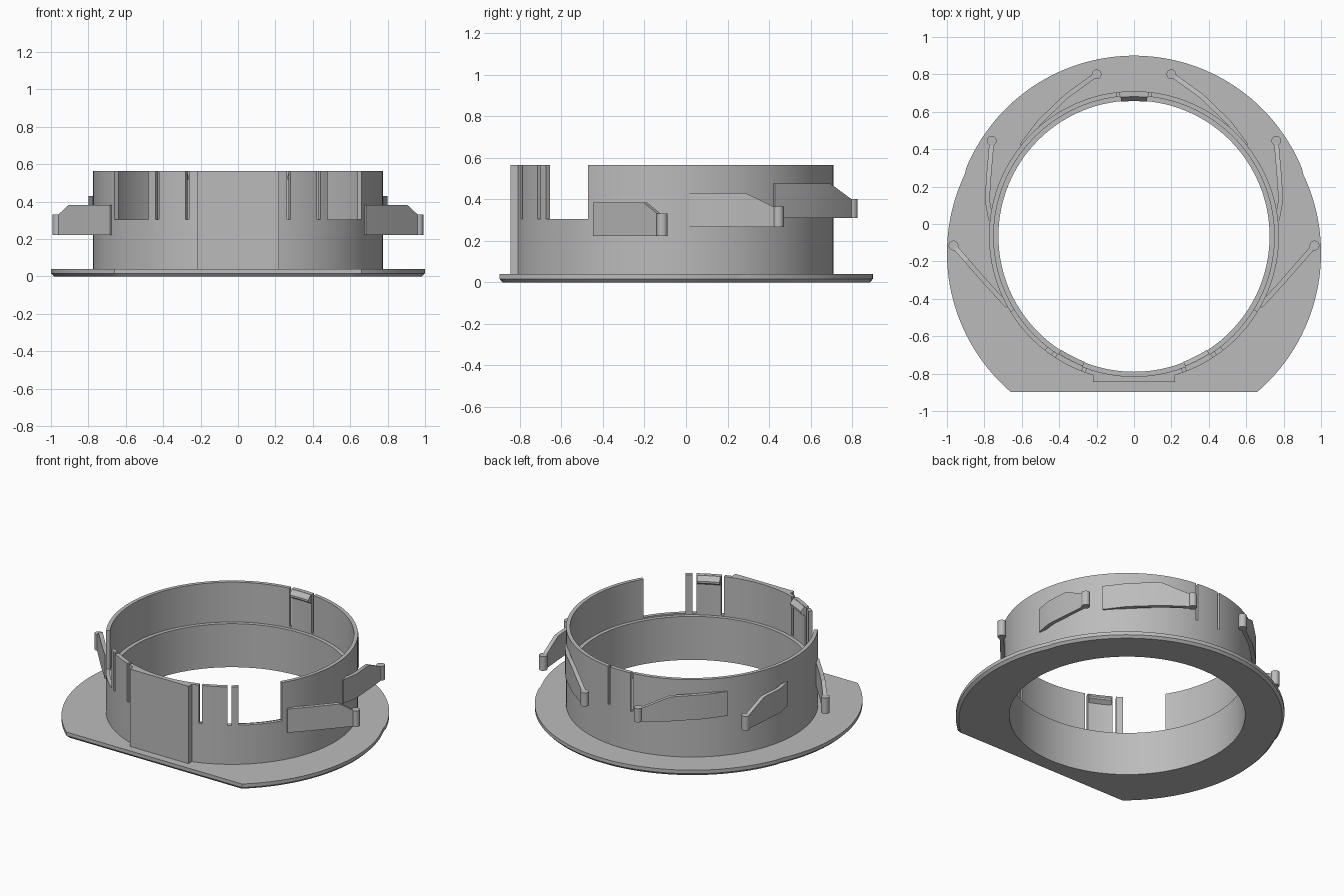
import bpy, bmesh
from math import sin, cos, pi, asin, radians, ceil, hypot, atan2
from mathutils import Vector

cube = bpy.data.objects.get("Cube")
if cube:
    bpy.data.objects.remove(cube, do_unlink=True)

CY = -0.065                      # ring centre on y
HOLE, INNER, OUTER = 0.725, 0.75, 0.775
TOP, SLOT_Z, LEDGE_Z = 0.565, 0.305, 0.295

grey = bpy.data.materials.new("plain grey")
grey.use_nodes = True
grey.diffuse_color = (0.5, 0.5, 0.5, 1)
grey.node_tree.nodes["Principled BSDF"].inputs["Base Color"].default_value = (0.5, 0.5, 0.5, 1)


def finish(name, bm):
    bmesh.ops.recalc_face_normals(bm, faces=bm.faces)
    mesh = bpy.data.meshes.new(name)
    bm.to_mesh(mesh)
    bm.free()
    mesh.materials.append(grey)
    ob = bpy.data.objects.new(name, mesh)
    bpy.context.collection.objects.link(ob)
    return ob


def smooth(ob):
    bpy.ops.object.select_all(action='DESELECT')
    ob.select_set(True)
    bpy.context.view_layer.objects.active = ob
    bpy.ops.object.shade_smooth_by_angle(angle=radians(30))


def skin(bm, rings, closed):
    """Join successive closed loops of points with quads."""
    loops = [[bm.verts.new(p) for p in ring] for ring in rings]
    n = len(loops[0])
    pairs = list(zip(loops, loops[1:])) + ([(loops[-1], loops[0])] if closed else [])
    for a, b in pairs:
        for i in range(n):
            j = (i + 1) % n
            bm.faces.new((a[i], a[j], b[j], b[i]))
    if not closed:
        bm.faces.new(loops[0])
        bm.faces.new(loops[-1])


def sweep(bm, profile, a0=0, a1=2 * pi):
    """Sweep an (r, z) profile about the ring axis; angle 0 is the front."""
    full = a1 - a0 > 6.28
    n = 144 if full else max(2, ceil((a1 - a0) / radians(2.5)))
    steps = n if full else n + 1
    rings = []
    for k in range(steps):
        a = a0 + (a1 - a0) * k / n
        rings.append([(r * sin(a), CY - r * cos(a), z) for r, z in profile])
    skin(bm, rings, full)


def span(x0, x1):
    return asin(x0 / OUTER), asin(x1 / OUTER)


# Flange: round plate with a flat front and a chamfered lower edge
def arc(cx, cy, r, d0, d1, n):
    return [(cx + r * cos(radians(d0 + (d1 - d0) * i / n)),
             cy + r * sin(radians(d0 + (d1 - d0) * i / n))) for i in range(n + 1)]


half = arc(0.02, -0.155, 0.98, -49.3, 25.5, 36) + arc(0, -0.07, 0.97, 20.4, 90, 36)[1:]
outline = half + [(-x, y) for x, y in reversed(half[:-1])]
fx, fy = half[0]
outline += [(-fx + 2 * fx * i / 30, fy) for i in range(1, 30)]
bore = []
for x, y in outline:
    d = hypot(x, y - CY)
    bore.append((x / d * INNER, CY + (y - CY) / d * INNER))
bm = bmesh.new()
skin(bm, [[(x * s, y * s, z) for x, y in loop] for loop, s, z in (
    (bore, 1, 0), (outline, 0.984, 0), (outline, 1, 0.016),
    (outline, 1, 0.04), (bore, 1, 0.04))], True)
smooth(finish("flange", bm))

# Collar: tube with an inner ledge
bm = bmesh.new()
sweep(bm, [(HOLE, 0), (INNER + 0.002, 0), (OUTER, 0.03), (OUTER, TOP),
           (INNER, TOP), (INNER, LEDGE_Z), (HOLE, LEDGE_Z)])
collar = finish("collar", bm)

# Slots and windows cut down from the collar rim
bm = bmesh.new()
box = [(0.7, SLOT_Z), (0.85, SLOT_Z), (0.85, 0.7), (0.7, 0.7)]
for x0, x1 in ((0.262, 0.28), (0.422, 0.442), (0.478, 0.66)):
    a0, a1 = span(x0, x1)
    sweep(bm, box, a0, a1)
    sweep(bm, box, -a1, -a0)
a0, a1 = span(0.078, 0.094)
sweep(bm, box, pi + a0, pi + a1)
sweep(bm, box, pi - a1, pi - a0)
cutter = finish("slot_cutter", bm)
cutter.hide_render = True
mod = collar.modifiers.new("slots", 'BOOLEAN')
mod.operation = 'DIFFERENCE'
mod.solver = 'EXACT'
mod.object = cutter
bpy.context.view_layer.objects.active = collar
bpy.ops.object.modifier_apply(modifier=mod.name)
bpy.data.objects.remove(cutter, do_unlink=True)
smooth(collar)

# Snap ridges inside the three flexible tabs
ridge = [(INNER + 0.005, TOP - 0.001), (INNER - 0.004, TOP - 0.001), (HOLE - 0.003, 0.535),
         (HOLE - 0.003, 0.522), (INNER + 0.005, 0.5)]
f0, f1 = span(0.284, 0.418)
b0, b1 = span(-0.074, 0.074)
for name, a0, a1 in (("left_snap_ridge", f0, f1), ("right_snap_ridge", -f1, -f0),
                     ("back_snap_ridge", pi + b0, pi + b1)):
    bm = bmesh.new()
    sweep(bm, ridge, a0, a1)
    smooth(finish(name, bm))

# Flat pad on the front of the collar
bm = bmesh.new()
skin(bm, [[(-0.22, -0.845, z), (0.22, -0.845, z), (0.22, -0.803, z), (0, -0.825, z),
           (-0.22, -0.803, z)] for z in (0.03, TOP)], False)
finish("front_pad", bm)


# Spring arms: thin upright strips, sloped at the tip, ending in a round bead
def spring_arm(name, path, z0, z1, tip_z, side):
    pts = [Vector((x * side, y)) for x, y in path]
    tops = [z1] * (len(pts) - 1) + [tip_z]
    bm = bmesh.new()
    rings = []
    for i, p in enumerate(pts):
        t = (pts[min(i + 1, len(pts) - 1)] - pts[max(i - 1, 0)]).normalized()
        n = Vector((-t.y, t.x)) * 0.013
        l, r = p + n, p - n
        rings.append([(l.x, l.y, z0), (r.x, r.y, z0), (r.x, r.y, tops[i]), (l.x, l.y, tops[i])])
    skin(bm, rings, False)
    smooth(finish(name + "_arm", bm))
    bm = bmesh.new()
    c = pts[-1]
    skin(bm, [[(c.x + 0.026 * cos(k * pi / 12), c.y + 0.026 * sin(k * pi / 12), z)
               for k in range(24)] for z in (z0, tip_z + 0.012)], False)
    smooth(finish(name + "_bead", bm))


arms = (
    ("front", [(0.675, -0.44), (0.79, -0.315), (0.895, -0.195), (0.965, -0.115)], 0.222, 0.383, 0.318),
    ("middle", [(0.765, 0.02), (0.785, 0.13), (0.774, 0.285), (0.76, 0.445)], 0.267, 0.43, 0.352),
    ("back", [(0.6, 0.42), (0.51, 0.54), (0.36, 0.685), (0.2, 0.8)], 0.31, 0.475, 0.39),
)
for side, word in ((1, "left"), (-1, "right")):
    for name, path, z0, z1, tip in arms:
        spring_arm(word + "_" + name, path, z0, z1, tip, side)
